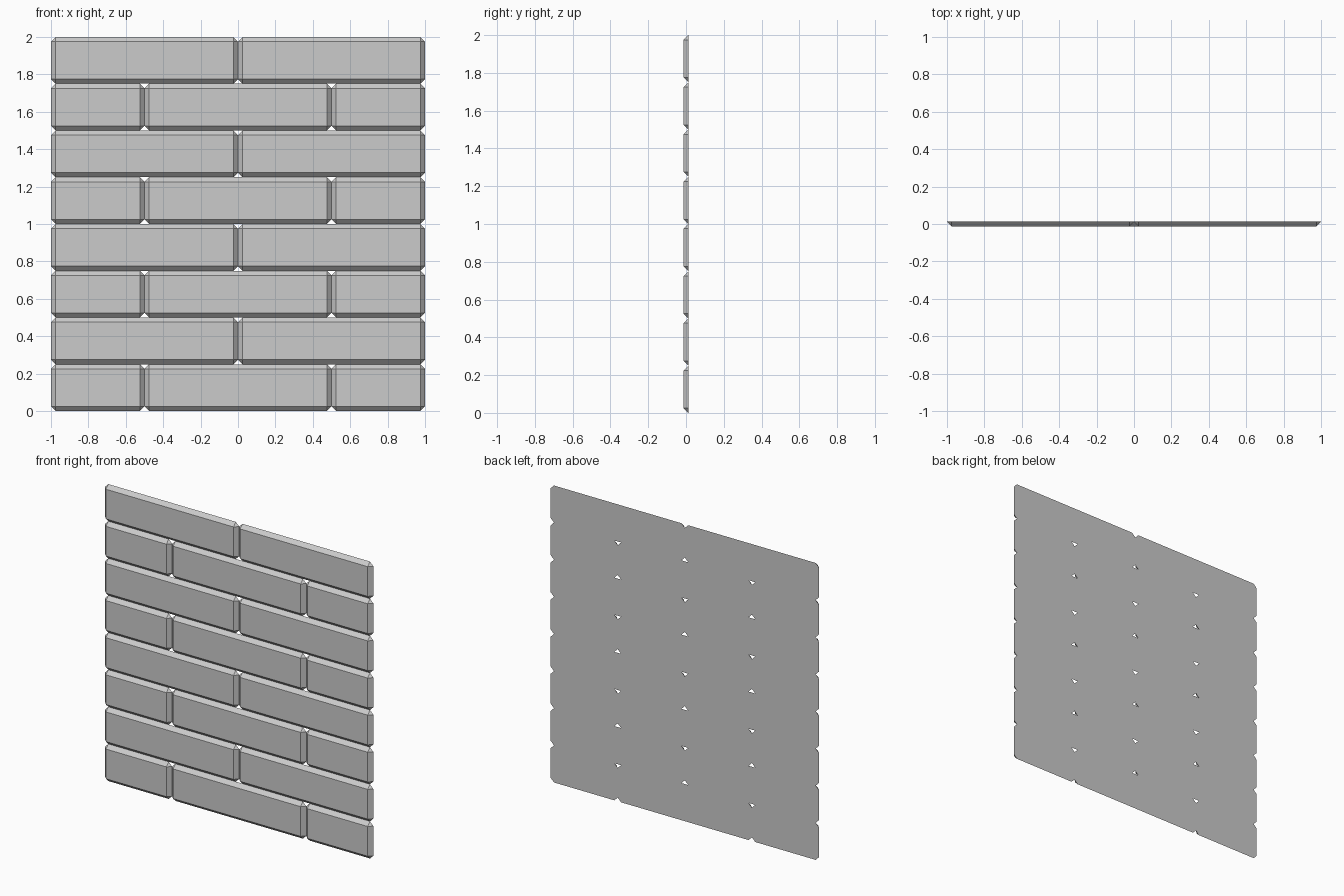
import bpy

if "Cube" in bpy.data.objects:
    bpy.data.objects.remove(bpy.data.objects["Cube"])

B = 0.025          # chamfer width, also the panel depth
YF, YB = -B / 2, B / 2
ROW_H = 0.25


def brick(name, x0, x1, z0, z1):
    """Brick with chamfered front edges, clipped corners and a flat back."""
    back = [(x0 + B, z0), (x1 - B, z0), (x1, z0 + B), (x1, z1 - B),
            (x1 - B, z1), (x0 + B, z1), (x0, z1 - B), (x0, z0 + B)]
    front = [(x0 + B, z0 + B), (x1 - B, z0 + B), (x1 - B, z1 - B), (x0 + B, z1 - B)]
    verts = [(x, YB, z) for x, z in back] + [(x, YF, z) for x, z in front]
    faces = [tuple(range(7, -1, -1)), (8, 9, 10, 11)]
    for i in range(4):
        a, b = 8 + i, 8 + (i + 1) % 4
        faces.append((2 * i, 2 * i + 1, b, a))                    # sloped edge
        faces.append((2 * i + 1, (2 * i + 2) % 8, b))             # corner triangle
    mesh = bpy.data.meshes.new(name)
    mesh.from_pydata(verts, [], faces)
    mesh.validate()
    obj = bpy.data.objects.new(name, mesh)
    bpy.context.collection.objects.link(obj)


# Eight courses in running bond
for row in range(8):
    joints = [-1, 0, 1] if row % 2 else [-1, -0.5, 0.5, 1]
    for col, (x0, x1) in enumerate(zip(joints, joints[1:])):
        brick(f"brick_row{row + 1}_{col + 1}", x0, x1, row * ROW_H, (row + 1) * ROW_H)
